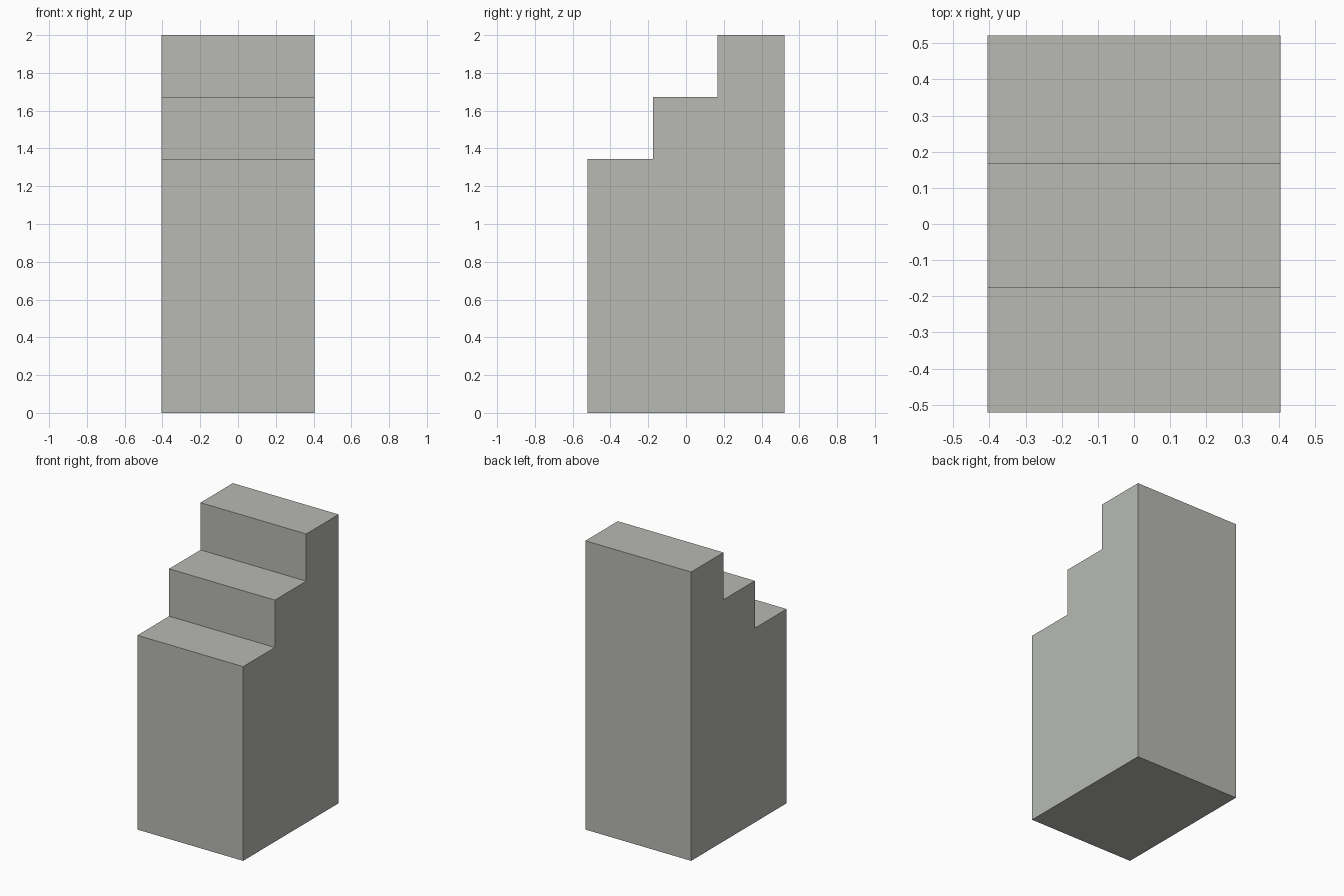
import bpy
import bmesh

# Remove the default object
cube = bpy.data.objects.get("Cube")
if cube:
    bpy.data.objects.remove(cube, do_unlink=True)

# Single stone colour
stone = bpy.data.materials.new("warm_grey_stone")
stone.use_nodes = True
colour = (0.48, 0.49, 0.455, 1.0)
stone.diffuse_color = colour
stone.node_tree.nodes["Principled BSDF"].inputs["Base Color"].default_value = colour

# Side profile (y, z) of the three-step block, traced from the front foot
half_width, half_depth = 0.405, 0.522
treads = [(-0.175, 1.345), (0.168, 1.673), (half_depth, 2.0)]
profile = [(-half_depth, 0.0)]
y = -half_depth
for tread_end, height in treads:
    profile += [(y, height), (tread_end, height)]
    y = tread_end
profile.append((half_depth, 0.0))

# Extrude the profile across the width
bm = bmesh.new()
side = bm.faces.new([bm.verts.new((-half_width, py, pz)) for py, pz in profile])
result = bmesh.ops.extrude_face_region(bm, geom=[side], use_keep_orig=True)
moved = [v for v in result["geom"] if isinstance(v, bmesh.types.BMVert)]
bmesh.ops.translate(bm, verts=moved, vec=(2 * half_width, 0, 0))
bmesh.ops.recalc_face_normals(bm, faces=bm.faces)

mesh = bpy.data.meshes.new("stepped_block")
bm.to_mesh(mesh)
bm.free()
mesh.materials.append(stone)
block = bpy.data.objects.new("stepped_block", mesh)
bpy.context.collection.objects.link(block)
